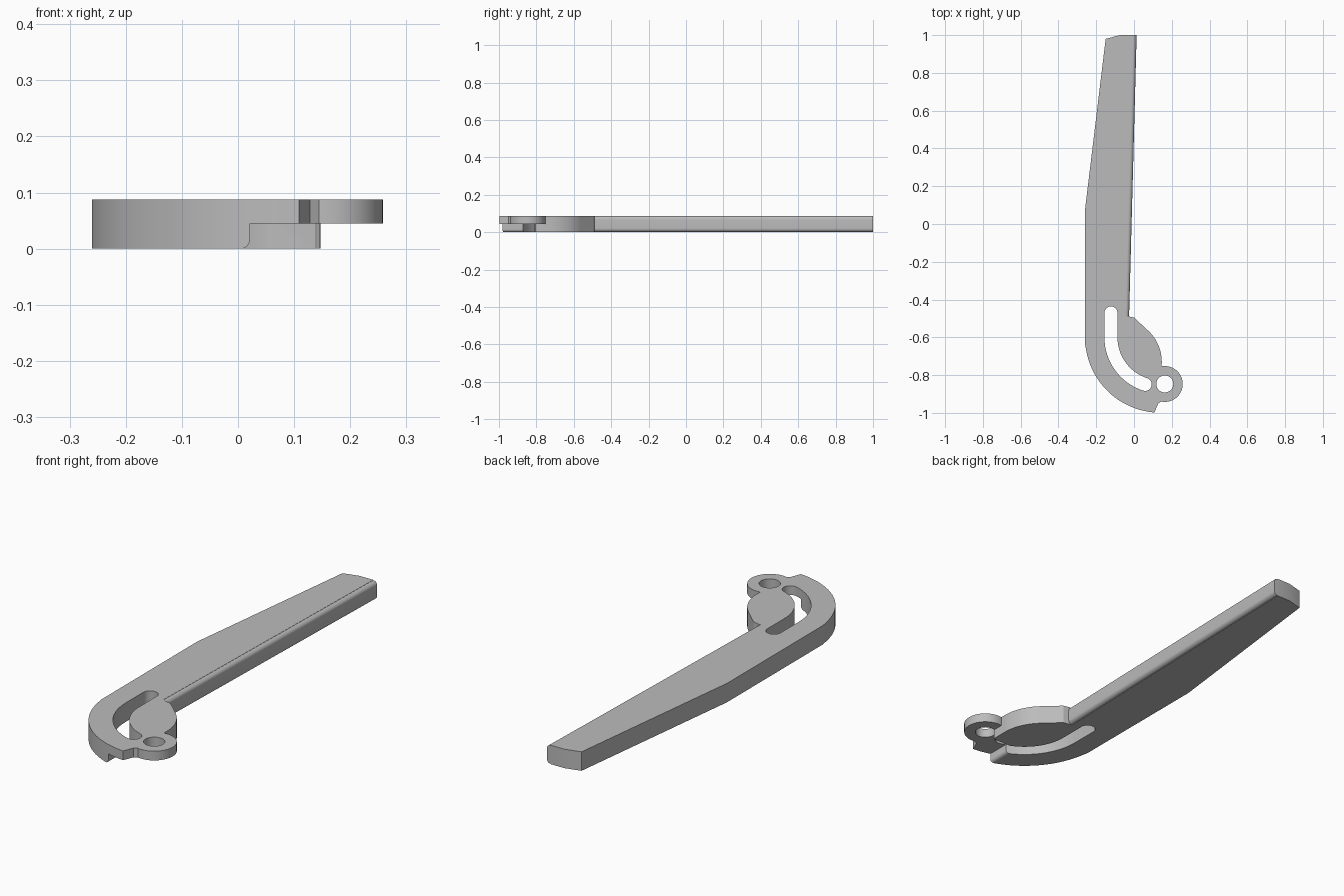
import bpy, bmesh
from math import sin, cos, radians
from mathutils import Vector

cube = bpy.data.objects.get("Cube")
if cube:
    bpy.data.objects.remove(cube, do_unlink=True)

H = 0.088                        # full thickness
MID = 0.045                      # underside of the pivot eye
EYE = (0.163, -0.847)            # pivot centre
ARC = (0.14, -0.6)               # common centre of slot and outer sweep
SLOT_R, SLOT_W = 0.262, 0.0345   # slot centreline radius, half width

grey = bpy.data.materials.new("plain grey")
grey.use_nodes = True
grey.diffuse_color = (0.5, 0.5, 0.5, 1)
grey.node_tree.nodes["Principled BSDF"].inputs["Base Color"].default_value = (0.5, 0.5, 0.5, 1)


def arc(centre, r, start, end, steps=24):
    angles = [radians(start + (end - start) * i / steps) for i in range(steps + 1)]
    return [(centre[0] + r * cos(a), centre[1] + r * sin(a)) for a in angles]


def prism(name, points, direction):
    """Extrude a closed planar polygon along a direction."""
    bm = bmesh.new()
    face = bm.faces.new([bm.verts.new(p) for p in points])
    ext = bmesh.ops.extrude_face_region(bm, geom=[face], use_keep_orig=True)
    top = [v for v in ext["geom"] if isinstance(v, bmesh.types.BMVert)]
    bmesh.ops.translate(bm, verts=top, vec=direction)
    bmesh.ops.recalc_face_normals(bm, faces=bm.faces)
    mesh = bpy.data.meshes.new(name)
    bm.to_mesh(mesh)
    bm.free()
    mesh.materials.append(grey)
    obj = bpy.data.objects.new(name, mesh)
    bpy.context.collection.objects.link(obj)
    return obj


def slab(name, outline, z0, z1):
    return prism(name, [(x, y, z0) for x, y in outline], (0, 0, z1 - z0))


def combine(target, tool, operation):
    mod = target.modifiers.new(operation.title(), "BOOLEAN")
    mod.operation, mod.object, mod.solver = operation, tool, "EXACT"
    bpy.context.view_layer.objects.active = target
    bpy.ops.object.modifier_apply(modifier=mod.name)
    bpy.data.objects.remove(tool, do_unlink=True)


# Lever body: tapered handle running into the swept, slotted head
outline = [(0.015, 1), (-0.075, 1), (-0.15, 0.98), (-0.26, 0.07), (-0.26, -0.635)]
outline += arc(ARC, 0.399, 190, 265.5, 40)
outline += [(0.12, -0.97), (0.128, -0.95), (0.145, -0.94)]
outline += arc((-0.079, -0.73), 0.226, 0, 48.8)
outline += [(0, -0.495), (-0.025, -0.49)]
lever = slab("lever_body", outline, 0, H)

# Pocket under the pivot eye, leaving a rounded end on the lower arm
pocket = [(0.006, -0.02)] + arc((0.005, 0.016), 0.016, -88, 0, 8)
pocket += [(0.021, MID), (0.4, MID), (0.4, -0.02)]
cutter = prism("pocket_cutter", [(x, -1.2, z) for x, z in pocket], (0, 0.39, 0))
combine(lever, cutter, "DIFFERENCE")

# Pivot eye on the upper half
combine(lever, slab("pivot_eye", arc(EYE, 0.095, 0, 354.375, 63), MID, H), "UNION")
combine(lever, slab("pivot_hole", arc(EYE, 0.045, 0, 352.5, 47), -0.1, 0.2), "DIFFERENCE")

# Curved slot through the head
end = arc(ARC, SLOT_R, 252, 252, 1)[0]
slot = arc((ARC[0] - SLOT_R, -0.471), SLOT_W, 0, 180, 16)
slot += arc(ARC, SLOT_R + SLOT_W, 180, 252)
slot += arc(end, SLOT_W, 252, 432, 16)[1:]
slot += arc(ARC, SLOT_R - SLOT_W, 252, 180)[1:]
combine(lever, slab("slot_cutter", slot, -0.1, 0.2), "DIFFERENCE")

# Rounded long edges on the right side of the handle
r = 0.02
edge = [(-r, -0.02)] + arc((-r, r), r - 0.001, -90, 0, 10)
edge += arc((-r, H - r), r - 0.001, 0, 90, 10)
edge += [(-r, H + 0.02), (0.03, H + 0.02), (0.03, -0.02)]
start = Vector((-0.025, -0.488, 0))
along = Vector((0.0403, 1.5, 0))
cutter = prism("edge_cutter", [start + Vector((u, 0, z)) for u, z in edge], along)
combine(lever, cutter, "DIFFERENCE")

# Smooth curves with crisp corners
bpy.ops.object.select_all(action="DESELECT")
lever.select_set(True)
bpy.context.view_layer.objects.active = lever
bpy.ops.object.shade_smooth_by_angle(angle=radians(25))
